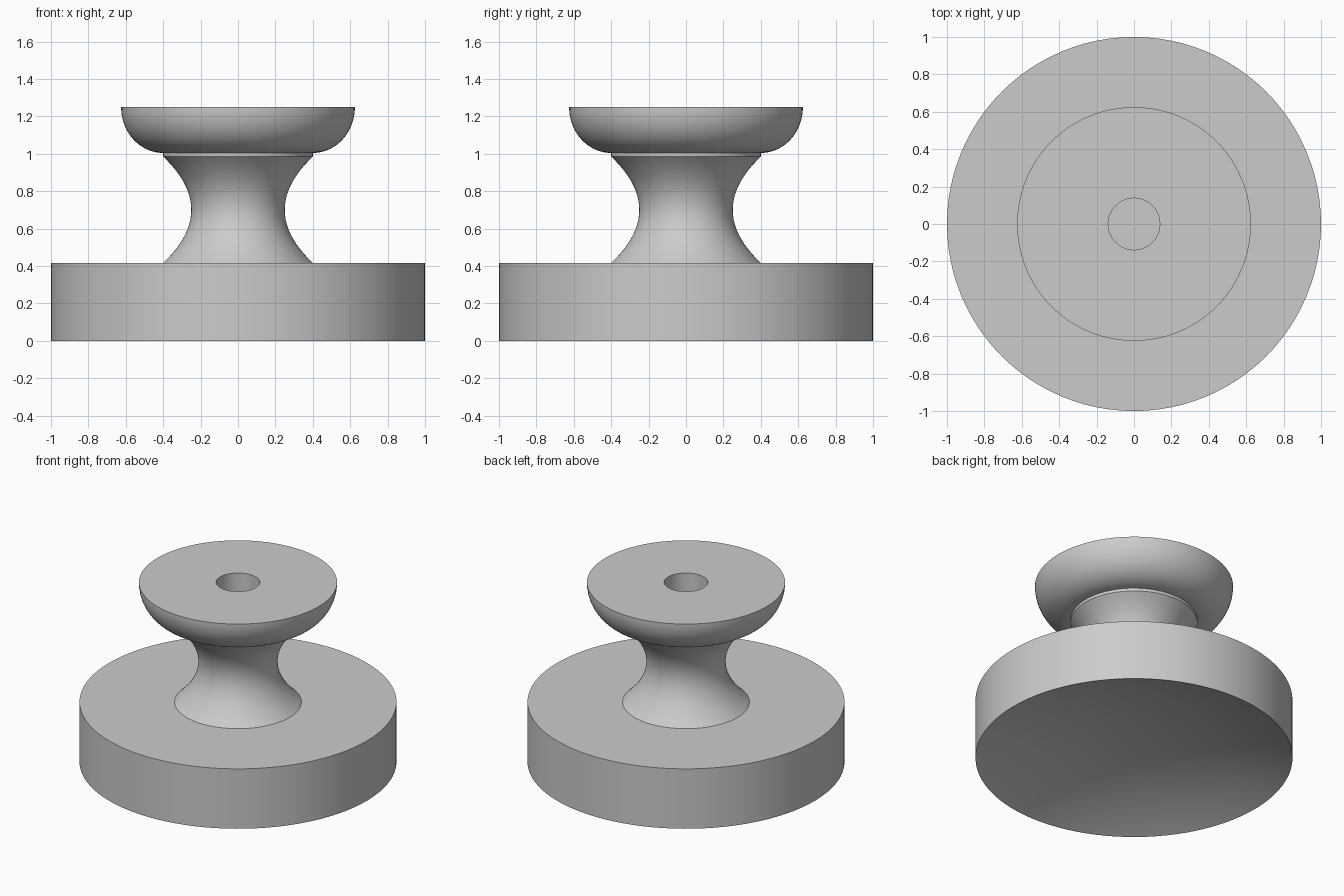
import bpy, bmesh, math

SEGMENTS = 96
BASE_TOP, NECK_TOP, CUP_BOTTOM, TOP = 0.417, 0.985, 1.005, 1.25
FLARE, WAIST, RIM, BORE = 0.40, 0.25, 0.625, 0.138
DISH = 0.2

cube = bpy.data.objects.get("Cube")
if cube:
    bpy.data.objects.remove(cube, do_unlink=True)

grey = bpy.data.materials.new("plain grey")
grey.use_nodes = True
grey.diffuse_color = (0.6, 0.6, 0.6, 1)
grey.node_tree.nodes["Principled BSDF"].inputs["Base Color"].default_value = grey.diffuse_color


def lathe(name, profile):
    """Revolve (radius, height) points about z, from the bottom up the outside."""
    bm = bmesh.new()
    rings = []
    for r, z in profile:
        angles = [2 * math.pi * i / SEGMENTS for i in range(SEGMENTS)]
        if r == 0:
            rings.append([bm.verts.new((0, 0, z))] * SEGMENTS)
        else:
            rings.append([bm.verts.new((r * math.cos(a), r * math.sin(a), z)) for a in angles])
    for low, high in zip(rings, rings[1:]):
        for i in range(SEGMENTS):
            j = (i + 1) % SEGMENTS
            corners = dict.fromkeys((low[i], low[j], high[j], high[i]))
            bm.faces.new(list(corners))
    mesh = bpy.data.meshes.new(name)
    bm.to_mesh(mesh)
    bm.free()
    mesh.materials.append(grey)
    obj = bpy.data.objects.new(name, mesh)
    bpy.context.collection.objects.link(obj)
    bpy.ops.object.select_all(action='DESELECT')
    obj.select_set(True)
    bpy.context.view_layer.objects.active = obj
    bpy.ops.object.shade_smooth_by_angle(angle=math.radians(30))
    return obj


# Disc base, hollowed underneath as a shallow spherical dish
sphere = (1 + DISH ** 2) / (2 * DISH)
dish = []
for i in range(25):
    r = i / 24
    dish.append((r, math.sqrt(sphere ** 2 - r ** 2) - (sphere - DISH)))
lathe("base", dish + [(1, BASE_TOP), (0, BASE_TOP)])

# Waisted neck with a short collar
neck = []
for i in range(33):
    t = i / 16 - 1
    height = BASE_TOP + (NECK_TOP - BASE_TOP) * (t + 1) / 2
    neck.append((WAIST + (FLARE - WAIST) * t * t, height))
lathe("neck", neck + [(FLARE, CUP_BOTTOM)])

# Rounded head with a flat top and a central hole running down to the base
head = []
for i in range(25):
    a = math.pi / 2 * i / 24
    head.append((FLARE + (RIM - FLARE) * math.sin(a), TOP - (TOP - CUP_BOTTOM) * math.cos(a)))
lathe("head", head + [(BORE, TOP), (BORE, BASE_TOP)])
